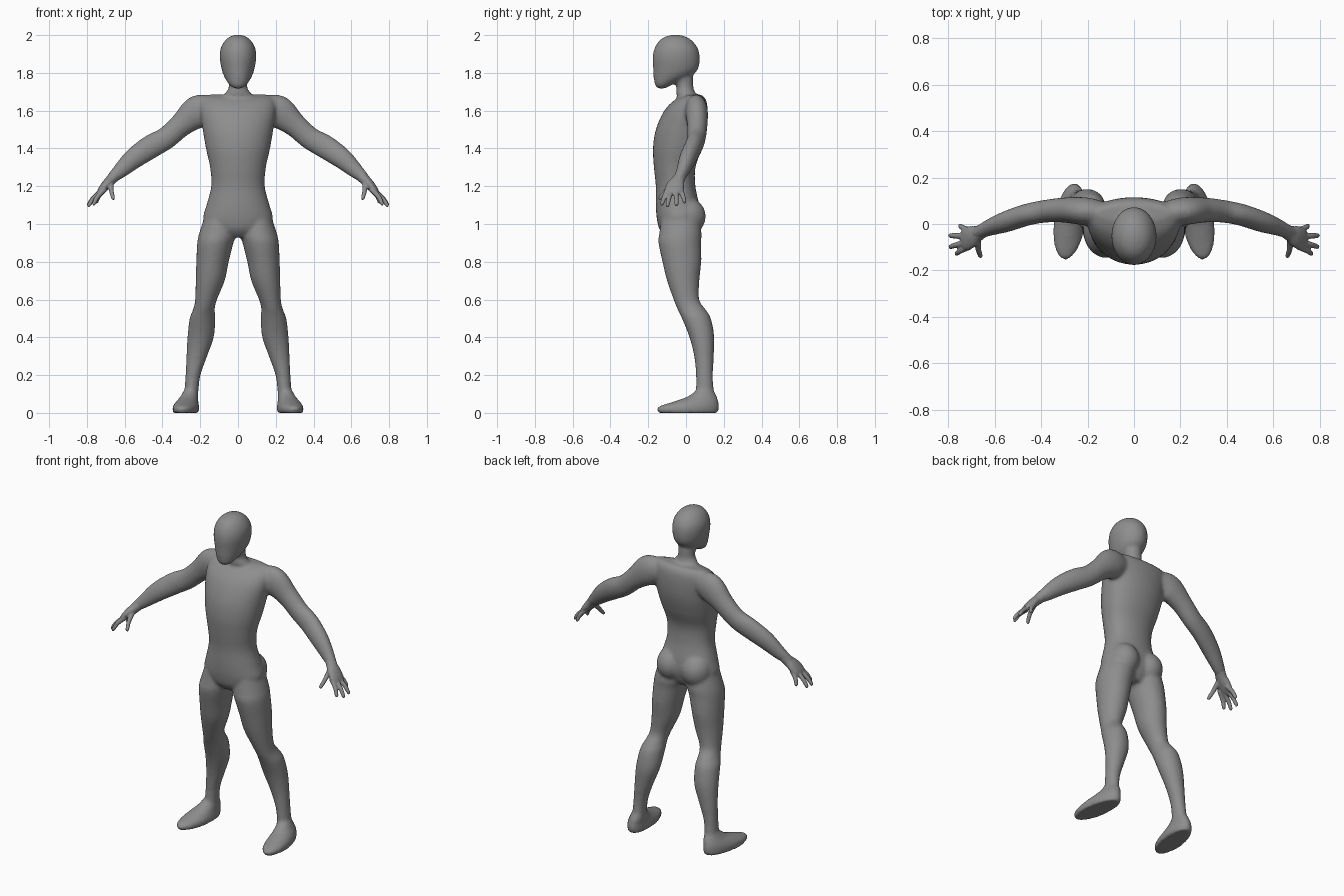
import bpy, bmesh, math
from mathutils import Vector, Matrix

if "Cube" in bpy.data.objects:
    bpy.data.objects.remove(bpy.data.objects["Cube"], do_unlink=True)

skin = bpy.data.materials.new("plain grey")
GREY = (0.27, 0.27, 0.27, 1)
skin.diffuse_color = GREY
skin.use_nodes = True
skin.node_tree.nodes["Principled BSDF"].inputs["Base Color"].default_value = GREY

SEGMENTS, STEPS = 32, 5


def smooth_rows(rows):
    """Catmull-Rom interpolation of the section rows."""
    out = []
    for i in range(len(rows) - 1):
        p = [rows[max(0, min(len(rows) - 1, i + k))] for k in (-1, 0, 1, 2)]
        for s in range(STEPS):
            t = s / STEPS
            out.append([b + t / 2 * (c - a + t * (2*a - 5*b + 4*c - d + t * (3*(b - c) + d - a)))
                        for a, b, c, d in zip(*p)])
    return out + [list(rows[-1])]


def loft(bm, rows, along=False, skew=0, flat_back=1, sides=(1,)):
    """Skin oval sections (x, y, z, half_width, half_depth); horizontal, or square to the path."""
    rows = smooth_rows(rows)
    centres = [Vector(r[:3]) for r in rows]
    for side in sides:
        rings = []
        for i, (c, r) in enumerate(zip(centres, rows)):
            u, v = Vector((1, 0, 0)), Vector((skew, 1, 0))
            if along:
                t = (centres[min(i + 1, len(rows) - 1)] - centres[max(i - 1, 0)]).normalized()
                u = Vector((0, 1, 0))
                u = (u - t * u.dot(t)).normalized()
                v = t.cross(u)
            ring = []
            for k in range(SEGMENTS):
                angle = math.tau * k / SEGMENTS
                depth = math.sin(angle)
                if depth > 0:
                    depth **= flat_back
                p = c + u * r[3] * math.cos(angle) + v * r[4] * depth
                ring.append(bm.verts.new((p.x * side, p.y, p.z)))
            rings.append(ring)
        for a, b in zip(rings, rings[1:]):
            for k in range(SEGMENTS):
                n = (k + 1) % SEGMENTS
                bm.faces.new((a[k], a[n], b[n], b[k]))
        bm.faces.new(rings[0])
        bm.faces.new(rings[-1])


def ball(bm, centre, size, sides=(1, -1)):
    for side in sides:
        m = Matrix.Translation((centre[0] * side, centre[1], centre[2])) @ Matrix.Diagonal((*size, 1))
        bmesh.ops.create_uvsphere(bm, u_segments=24, v_segments=16, radius=1, matrix=m)


def finish(bm, name, voxel, rounds):
    """Fuse the overlapping volumes into one soft skin."""
    bmesh.ops.recalc_face_normals(bm, faces=bm.faces)
    mesh = bpy.data.meshes.new(name)
    bm.to_mesh(mesh)
    bm.free()
    obj = bpy.data.objects.new(name, mesh)
    bpy.context.collection.objects.link(obj)
    mesh.materials.append(skin)
    mesh.polygons.foreach_set("use_smooth", [True] * len(mesh.polygons))
    fuse = obj.modifiers.new("fuse", 'REMESH')
    fuse.mode, fuse.voxel_size, fuse.use_smooth_shade = 'VOXEL', voxel, True
    soften = obj.modifiers.new("soften", 'SMOOTH')
    soften.factor, soften.iterations = 0.5, rounds


BOTH = (1, -1)
body = bmesh.new()

# Torso
loft(body, [(0, .045, 1.685, .16, .035), (0, .025, 1.66, .19, .08), (0, 0, 1.6, .2, .115),
            (0, -.025, 1.5, .187, .135), (0, -.045, 1.4, .17, .13), (0, -.06, 1.3, .148, .11),
            (0, -.055, 1.2, .142, .105), (0, -.045, 1.1, .167, .115), (0, -.04, 1.03, .185, .115),
            (0, -.04, .97, .16, .1), (0, -.035, .93, .08, .07)], flat_back=.75)
# Buttocks
ball(body, (.085, .005, 1.04), (.088, .1, .1))

# Neck and head
loft(body, [(0, .03, 1.64, .1, .06), (0, 0, 1.69, .07, .052), (0, -.005, 1.72, .05, .045),
            (0, -.012, 1.77, .05, .05), (0, -.02, 1.82, .05, .05)])
loft(body, [(0, -.13, 1.718, .022, .022), (0, -.118, 1.738, .048, .047), (0, -.075, 1.78, .073, .097),
            (0, -.055, 1.82, .087, .119), (0, -.052, 1.88, .097, .125), (0, -.052, 1.93, .092, .115),
            (0, -.055, 1.97, .07, .088), (0, -.055, 1.992, .043, .055), (0, -.055, 2.002, .012, .015)])

# Legs
loft(body, [(.1, -.03, 1.03, .08, .1), (.108, -.03, .95, .098, .112), (.12, -.033, .9, .096, .113),
            (.135, -.022, .8, .086, .103), (.147, -.015, .7, .077, .086), (.169, .002, .6, .058, .068),
            (.18, .028, .55, .057, .074), (.188, .055, .5, .068, .077), (.198, .084, .4, .07, .066),
            (.218, .095, .3, .055, .052), (.238, .098, .2, .04, .045), (.246, .1, .12, .037, .047),
            (.252, .105, .04, .04, .055)], sides=BOTH)
# Feet
loft(body, [(.276, .012, 0, .066, .158), (.276, .012, .03, .068, .163), (.27, .05, .058, .058, .122),
            (.258, .085, .085, .047, .08), (.25, .1, .12, .036, .046)], skew=-.12, sides=BOTH)

# Arms
loft(body, [(.13, .045, 1.605, .05, .065), (.21, .055, 1.595, .06, .088), (.3, .06, 1.525, .054, .064),
            (.38, .055, 1.455, .049, .06), (.46, .04, 1.41, .047, .063), (.55, .01, 1.348, .045, .056),
            (.62, -.015, 1.285, .036, .042), (.665, -.035, 1.245, .029, .03),
            (.685, -.045, 1.225, .027, .025)], along=True, sides=BOTH)
finish(body, "body", .009, 10)

# Hands: palm, then four fingers and a thumb
hands = bmesh.new()
loft(hands, [(.645, -.025, 1.262, .03, .03), (.67, -.04, 1.235, .034, .028), (.695, -.053, 1.21, .046, .026),
             (.722, -.064, 1.18, .05, .02), (.738, -.067, 1.162, .038, .012)], along=True, sides=BOTH)
digits = {"index": ((.705, -.095, 1.185), (.768, -.13, 1.1)),
          "middle": ((.715, -.078, 1.18), (.796, -.1, 1.092)),
          "ring": ((.715, -.052, 1.18), (.797, -.05, 1.097)),
          "little": ((.705, -.03, 1.185), (.752, -.006, 1.112)),
          "thumb": ((.672, -.06, 1.22), (.66, -.143, 1.13))}
for base, tip in digits.values():
    a, b = Vector(base), Vector(tip)
    knuckle = a.lerp(b, .55) + Vector((.005, 0, .005))
    loft(hands, [(*a, .015, .015), (*knuckle, .0125, .0125), (*a.lerp(b, .93), .01, .01), (*b, .004, .004)],
         along=True, sides=BOTH)
finish(hands, "hands", .005, 4)
